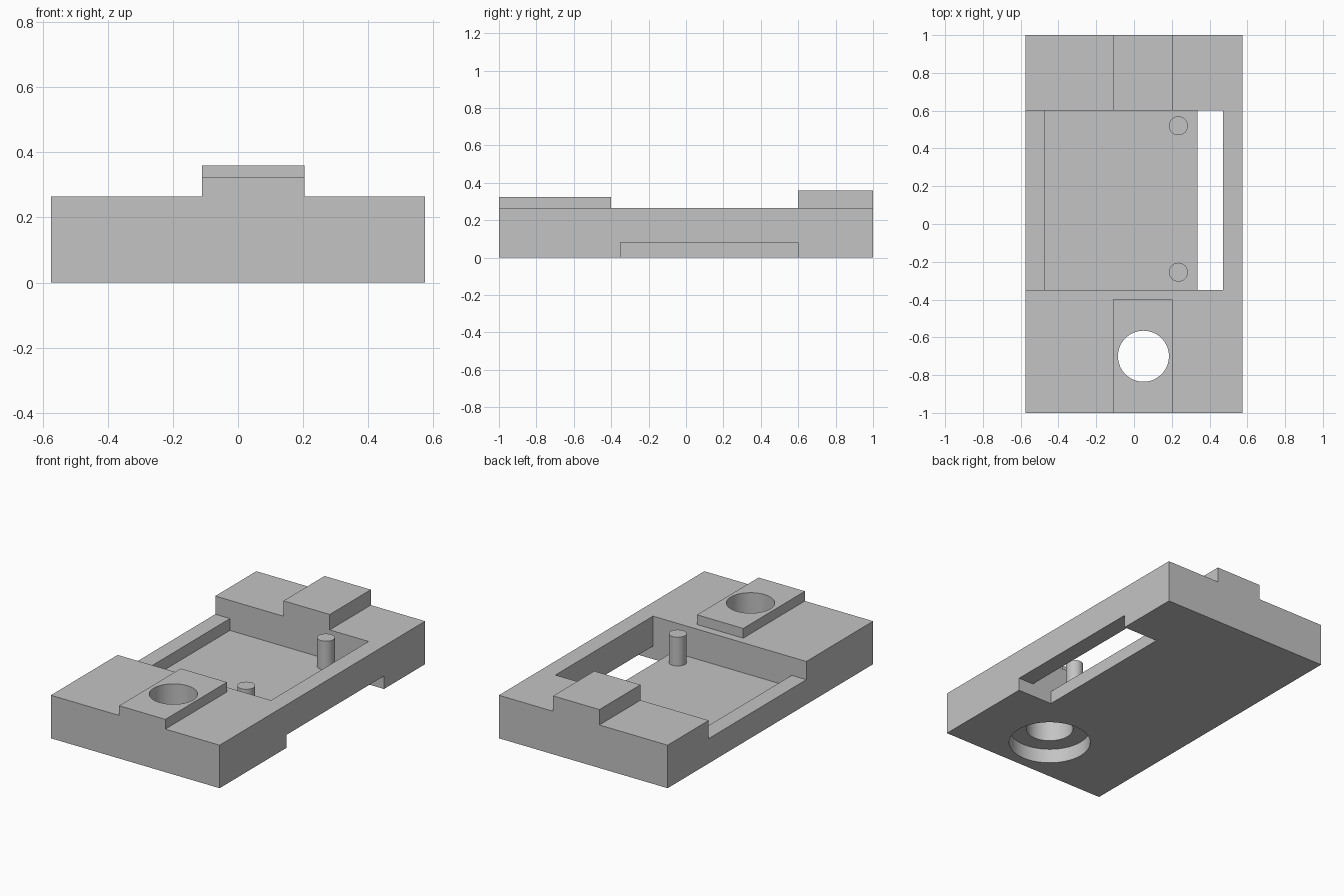
import bpy
import bmesh
from mathutils import Vector

if "Cube" in bpy.data.objects:
    bpy.data.objects.remove(bpy.data.objects["Cube"])

grey = bpy.data.materials.new("plain grey")
grey.use_nodes = True
COLOUR = (0.55, 0.55, 0.55, 1)
grey.diffuse_color = COLOUR
grey.node_tree.nodes["Principled BSDF"].inputs["Base Color"].default_value = COLOUR


def finish(name, bm):
    mesh = bpy.data.meshes.new(name)
    bm.to_mesh(mesh)
    bm.free()
    mesh.materials.append(grey)
    ob = bpy.data.objects.new(name, mesh)
    bpy.context.collection.objects.link(ob)
    return ob


def box(name, x, y, z):
    """Box from (low, high) ranges on each axis."""
    bm = bmesh.new()
    bmesh.ops.create_cube(bm, size=1)
    for v in bm.verts:
        v.co = Vector(r[0] if c < 0 else r[1] for c, r in zip(v.co, (x, y, z)))
    return finish(name, bm)


def cylinder(name, x, y, radius, z):
    bm = bmesh.new()
    bmesh.ops.create_cone(bm, cap_ends=True, segments=64, radius1=radius,
                          radius2=radius, depth=z[1] - z[0])
    bmesh.ops.translate(bm, verts=bm.verts, vec=(x, y, sum(z) / 2))
    return finish(name, bm)


def combine(target, tool, operation):
    """Apply a boolean and discard the tool object."""
    mod = target.modifiers.new(tool.name, "BOOLEAN")
    mod.operation = operation
    mod.solver = "EXACT"
    mod.object = tool
    bpy.context.view_layer.objects.active = target
    bpy.ops.object.modifier_apply(modifier=mod.name)
    bpy.data.objects.remove(tool)


W = 0.575
TOP = 0.265
FLOOR = 0.08
BAY = (-0.35, 0.6)      # length of the pocket
PAD = (-0.11, 0.205)    # width of the raised pads

body = box("base_block", (-W, W), (-1, 1), (0, TOP))

# Raised pads on both end blocks
combine(body, box("front_pad", PAD, (-1, -0.4), (0.2, 0.325)), "UNION")
combine(body, box("back_pad", PAD, (0.6, 1), (0.2, 0.36)), "UNION")

# Pocket, lowered right rim, through slot and the notch under the left rail
for cutter in (
    box("pocket", (-0.475, 0.47), BAY, (FLOOR, 1)),
    box("low_rim", (-1, -0.4), BAY, (0.153, 1)),
    box("slot", (0.335, 0.47), BAY, (-1, 0.2)),
    box("notch", (0.335, 1), BAY, (-1, FLOOR)),
    # Counterbored hole in the front block
    cylinder("bolt_hole", 0.05, -0.7, 0.135, (-1, 1)),
    cylinder("counterbore", 0.05, -0.7, 0.235, (-1, 0.09)),
):
    combine(body, cutter, "DIFFERENCE")

# Locating pins on the pocket floor
for y in (-0.255, 0.52):
    combine(body, cylinder("pin", 0.235, y, 0.05, (0.04, 0.257)), "UNION")

bpy.ops.object.select_all(action="DESELECT")
body.select_set(True)
bpy.context.view_layer.objects.active = body
bpy.ops.object.shade_smooth_by_angle()
